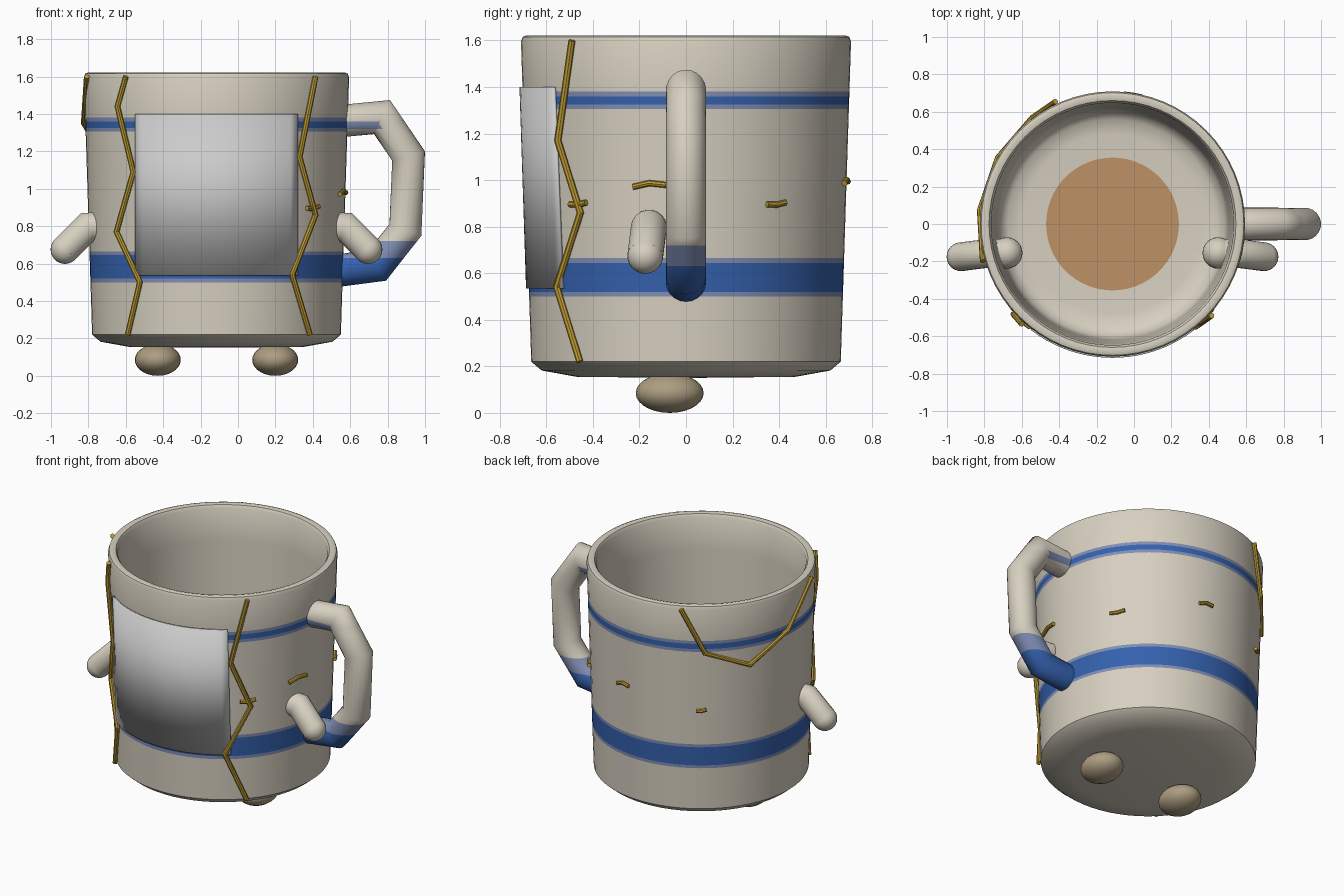
import bpy, bmesh
from math import sin, cos, pi, radians, sqrt, asin, atan2
from mathutils import Vector

if "Cube" in bpy.data.objects:
    bpy.data.objects.remove(bpy.data.objects["Cube"])

CX = -0.115  # mug axis


def mat(name, r, g, b):
    m = bpy.data.materials.new(name)
    m.diffuse_color = (r, g, b, 1)
    m.use_nodes = True
    m.node_tree.nodes["Principled BSDF"].inputs["Base Color"].default_value = m.diffuse_color
    return m


CLAY = mat("clay", .68, .63, .53)
BLUE = mat("blue_glaze", .035, .12, .42)
FADE = mat("faded_glaze", .22, .27, .46)
GOLD = mat("gold", .50, .32, .03)
BROWN = mat("brown", .51, .29, .13)
TAN = mat("tan", .42, .34, .22)


def radius(z):
    return .665 + .045 * (z - .22) / 1.38


def on_wall(angle, z, lift=.008):
    r = radius(z) + lift
    return (CX + r * cos(angle), r * sin(angle), z)


def finish(name, bm, mats, angle=40):
    bmesh.ops.recalc_face_normals(bm, faces=bm.faces)
    me = bpy.data.meshes.new(name)
    bm.to_mesh(me)
    bm.free()
    ob = bpy.data.objects.new(name, me)
    bpy.context.collection.objects.link(ob)
    for m in mats:
        me.materials.append(m)
    bpy.ops.object.select_all(action='DESELECT')
    ob.select_set(True)
    bpy.context.view_layer.objects.active = ob
    bpy.ops.object.shade_smooth_by_angle(angle=radians(angle))
    return ob


def sweep(bm, pts, r, sides):
    """Mitred tube through pts with capped ends."""
    pts = [Vector(p) for p in pts]
    dirs = [(b - a).normalized() for a, b in zip(pts, pts[1:])]
    side = None
    prev = None
    for i, p in enumerate(pts):
        d0, d1 = dirs[max(i - 1, 0)], dirs[min(i, len(dirs) - 1)]
        t = (d0 + d1).normalized()
        if side is None:
            side = t.orthogonal()
        side = (side - t * side.dot(t)).normalized()
        up = t.cross(side)
        bend = (d1 - d0)
        n = bend.normalized() if bend.length > 1e-5 else Vector()
        k = 1 / max(t.dot(d1), .6) - 1
        ring = []
        for j in range(sides):
            a = 2 * pi * j / sides
            o = (side * cos(a) + up * sin(a)) * r
            ring.append(bm.verts.new(p + o + n * o.dot(n) * k))
        if prev:
            for j in range(sides):
                q = (j + 1) % sides
                bm.faces.new((prev[j], prev[q], ring[q], ring[j]))
        else:
            bm.faces.new(ring[::-1])
        prev = ring
    bm.faces.new(prev)


def ball(bm, c, r, scale=(1, 1, 1)):
    vs = bmesh.ops.create_uvsphere(bm, u_segments=24, v_segments=14, radius=r)['verts']
    for v in vs:
        v.co = Vector(c) + Vector(a * b for a, b in zip(v.co, scale))


def paint(bm, bands, test=lambda c: True):
    """Cut at band heights and colour the faces between."""
    for z in sorted({z for b in bands for z in b[:2]}):
        bmesh.ops.bisect_plane(bm, geom=bm.verts[:] + bm.edges[:] + bm.faces[:],
                               plane_co=(0, 0, z), plane_no=(0, 0, 1))
    for f in bm.faces:
        c = f.calc_center_median()
        for lo, hi, i in bands:
            if lo < c.z < hi and test(c):
                f.material_index = i


UPPER = [(1.305, 1.325, 2), (1.325, 1.36, 1), (1.36, 1.38, 2)]
LOWER = [(.50, .52, 2), (.52, .645, 1), (.645, .665, 2)]

# mug body: lathed outer and inner wall
profile = [(0, .15), (.47, .155), (.62, .182), (.665, .22), (.709, 1.595), (.702, 1.615),
           (.685, 1.622), (.66, 1.615), (.648, 1.595), (.615, .40), (.60, .34),
           (.56, .305), (.48, .295), (0, .295)]
bm = bmesh.new()
vs = [bm.verts.new((CX + r, 0, z)) for r, z in profile]
es = [bm.edges.new(p) for p in zip(vs, vs[1:])]
bmesh.ops.spin(bm, geom=vs + es, cent=(CX, 0, 0), axis=(0, 0, 1), angle=2 * pi, steps=64)
bmesh.ops.remove_doubles(bm, verts=bm.verts, dist=1e-4)
paint(bm, UPPER + LOWER, lambda c: sqrt((c.x - CX) ** 2 + c.y ** 2) > radius(c.z) - .02)
finish("mug_body", bm, [CLAY, BLUE, FADE])

# brown disc on the inner floor
bm = bmesh.new()
bmesh.ops.create_circle(bm, cap_ends=True, segments=64, radius=.355)
bmesh.ops.translate(bm, verts=bm.verts, vec=(CX, 0, .302))
finish("inner_disc", bm, [BROWN])

# handle
bm = bmesh.new()
path = [(.55, 1.362), (.77, 1.383), (.912, 1.175), (.895, .78), (.745, .59), (.53, .562)]
sweep(bm, [(x, 0, z) for x, z in path], .087, 20)
paint(bm, [(1.32, 1.36, 2), (0, .63, 1), (.63, .72, 2)],
      lambda c: c.z < 1 or c.x < .76)
finish("handle", bm, [CLAY, BLUE, FADE], 60)

# arms and feet, mirrored about the mug axis
for s, side in ((-1, "left"), (1, "right")):
    pts = [(CX + s * .565, -.155, .80), (CX + s * .69, -.16, .795), (CX + s * .81, -.175, .675)]
    bm = bmesh.new()
    sweep(bm, pts, .077, 20)
    ball(bm, pts[0], .084)
    ball(bm, pts[2], .077)
    finish(side + "_arm", bm, [CLAY], 60)
    bm = bmesh.new()
    ball(bm, (CX + s * .314, -.07, .085), 1, (.123, .146, .085))
    finish(side + "_foot", bm, [TAN], 60)

# front panel wrapped on the wall
bm = bmesh.new()
N = 20
rows = []
for z in (.535, 1.40):
    r = radius(z) + .012
    h = asin(.435 / r)
    rows.append([bm.verts.new((CX + r * sin(a), -r * cos(a), z))
                 for a in (h * (2 * i / N - 1) for i in range(N + 1))])
for i in range(N):
    bm.faces.new((rows[0][i], rows[0][i + 1], rows[1][i + 1], rows[1][i]))
panel = finish("front_panel", bm, [])
mod = panel.modifiers.new("thickness", 'SOLIDIFY')
mod.thickness = .01
mod.offset = -1

# gold seams: front ones given as x, z
front = {
    "left_seam": [(-.60, 1.6), (-.645, 1.44), (-.56, 1.09), (-.65, .77), (-.525, .5), (-.59, .22)],
    "right_seam": [(.415, 1.6), (.33, 1.17), (.415, .86), (.29, .54), (.385, .22)],
}
seams = {k: [(-pi / 2 + asin((x - CX) / (radius(z) + .012)), z) for x, z in p]
         for k, p in front.items()}
seams["back_seam"] = [(radians(a), z) for a, z in
                      ((115, 1.6), (127, 1.30), (150, 1.19), (174, 1.35), (196, 1.6))]
for name, p in seams.items():
    bm = bmesh.new()
    sweep(bm, [on_wall(a, z, .012) for a, z in p], .015, 8)
    finish(name, bm, [GOLD])

# short gold flecks around the sides and back
for i, (a, z, half) in enumerate(((-42, .90, 4), (-13, .975, 6), (34, .90, 4),
                                  (81, .99, 4), (125, .905, 2.5))):
    bm = bmesh.new()
    bump = .012 if i % 2 else -.006
    sweep(bm, [on_wall(radians(a - half), z - .004), on_wall(radians(a), z + bump),
               on_wall(radians(a + half), z + .004)], .013, 8)
    finish("gold_fleck_%d" % (i + 1), bm, [GOLD])
